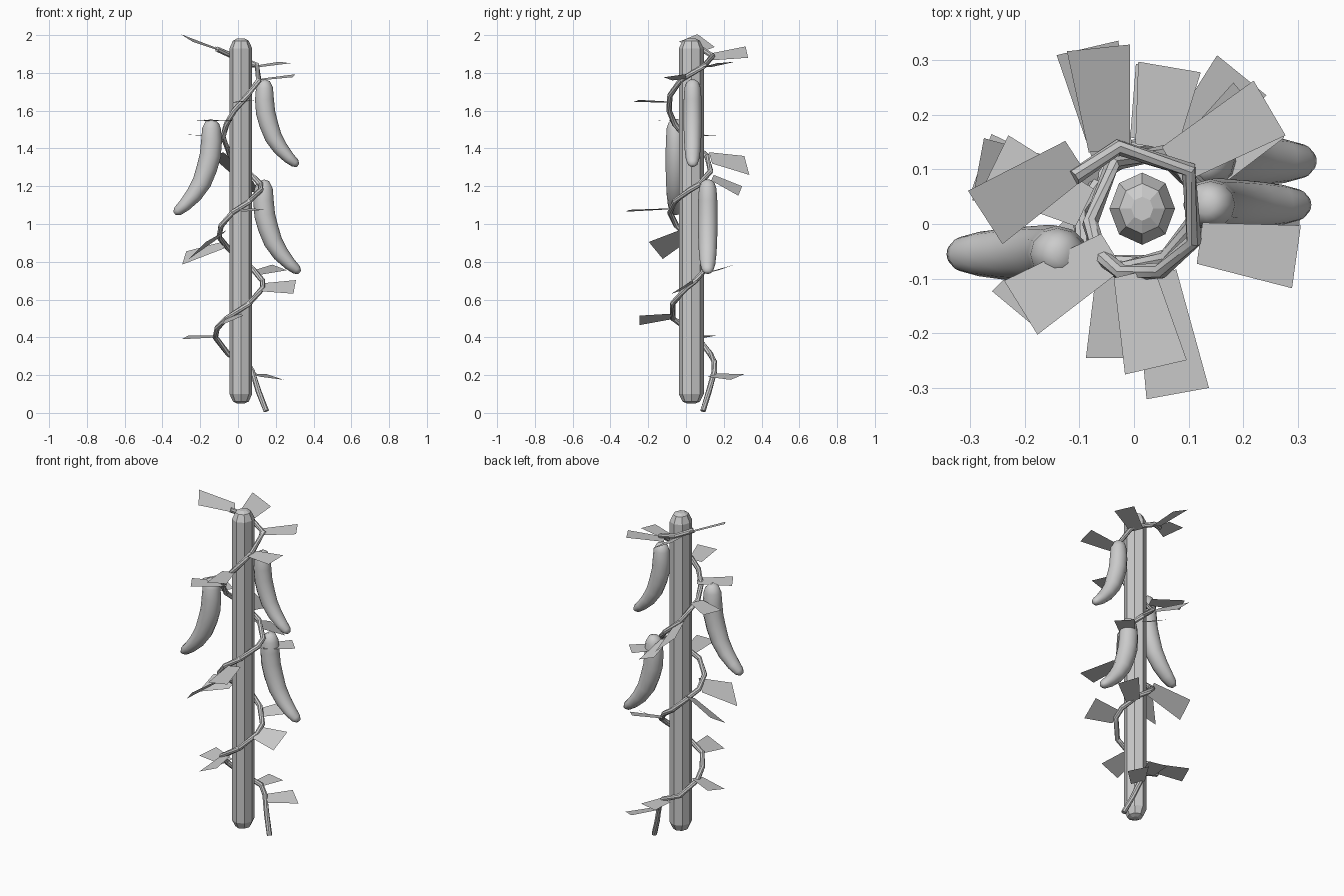
import bpy, bmesh, math
from mathutils import Vector

old = bpy.data.objects.get("Cube")
if old:
    bpy.data.objects.remove(old, do_unlink=True)

GREY = (0.6, 0.6, 0.6, 1)
mat = bpy.data.materials.new("plain_grey")
mat.use_nodes = True
mat.diffuse_color = GREY
mat.node_tree.nodes["Principled BSDF"].inputs["Base Color"].default_value = GREY


def finish(name, bm, smooth=None):
    """Turn a bmesh into a named object with the shared material."""
    mesh = bpy.data.meshes.new(name)
    bm.to_mesh(mesh)
    bm.free()
    mesh.materials.append(mat)
    obj = bpy.data.objects.new(name, mesh)
    bpy.context.collection.objects.link(obj)
    if smooth:
        bpy.ops.object.select_all(action="DESELECT")
        obj.select_set(True)
        bpy.context.view_layer.objects.active = obj
        bpy.ops.object.shade_smooth_by_angle(angle=math.radians(smooth))
    return obj


def loft(name, rings, smooth=None):
    """Skin a list of vertex rings and close both ends."""
    bm = bmesh.new()
    loops = [[bm.verts.new(p) for p in ring] for ring in rings]
    n = len(loops[0])
    for a, b in zip(loops, loops[1:]):
        for i in range(n):
            j = (i + 1) % n
            bm.faces.new((a[i], a[j], b[j], b[i]))
    bm.faces.new(loops[0][::-1])
    bm.faces.new(loops[-1])
    bmesh.ops.recalc_face_normals(bm, faces=bm.faces)
    return finish(name, bm, smooth)


def ring(center, u, v, ru, rv, sides):
    angles = [math.tau * i / sides for i in range(sides)]
    return [center + u * ru * math.cos(a) + v * rv * math.sin(a) for a in angles]


X, Y, Z = Vector((1, 0, 0)), Vector((0, 1, 0)), Vector((0, 0, 1))

# Octagonal pole with rounded ends
profile = [(.02, .05), (.042, .06), (.06, .1), (.06, 1.93), (.042, 1.97), (.02, 1.982)]
loft("pole", [ring(Vector((.015, .028, z)), X, Y, r, r * 1.1, 8) for r, z in profile])

# Vine winding around the pole
path = [
    (.15, .09, .01), (.11, .12, .11), (.075, .15, .22), (.05, .15, .27),
    (-.05, .13, .31), (-.12, .06, .4), (-.11, 0, .45), (-.06, -.07, .5),
    (.06, -.07, .58), (.13, 0, .66), (.13, .05, .7), (.07, .11, .77),
    (0, .13, .82), (-.05, .1, .87), (-.1, .02, .93), (-.09, -.05, .99),
    (-.03, -.085, 1.06), (.06, -.06, 1.12), (.12, .02, 1.18), (.12, .07, 1.21),
    (.05, .13, 1.28), (-.04, .11, 1.36), (-.08, 0, 1.46), (-.06, -.06, 1.53),
    (-.02, -.09, 1.6), (.05, -.085, 1.68), (.11, -.03, 1.76), (.1, .1, 1.84),
    (-.03, .14, 1.89), (-.11, .085, 1.925)]
points = [Vector(p) for p in path]
rings = []
for i, p in enumerate(points):
    along = (points[min(i + 1, len(points) - 1)] - points[max(i - 1, 0)]).normalized()
    out = Vector((p.x - .015, p.y - .028, 0))
    out = (out - along * out.dot(along)).normalized()
    rings.append(ring(p, out, along.cross(out), .015, .015, 8))
loft("vine", rings, 40)

# Hanging curved pods: offset x, drop, thickness and depth along the spine
spine = [(-.01, 0, .015, .018), (-.005, .012, .034, .034), (0, .04, .045, .043),
         (0, .1, .05, .047), (.006, .17, .051, .048), (.022, .23, .05, .048),
         (.047, .3, .046, .046), (.085, .36, .04, .043), (.13, .41, .031, .037),
         (.163, .438, .024, .028), (.178, .45, .01, .014)]


def pod(name, top, side, size):
    rings = []
    for i, (dx, drop, r, depth) in enumerate(spine):
        a, b = spine[max(i - 1, 0)], spine[min(i + 1, len(spine) - 1)]
        across = Vector((b[1] - a[1], 0, b[0] - a[0])).normalized()
        across.x *= side
        center = Vector(top) + Vector((side * dx, 0, -drop)) * size
        rings.append(ring(center, across, Y, r * size, depth * size, 12))
    loft(name, rings, 60)


pod("upper_left_pod", (.14, .035, 1.76), 1, 1)
pod("lower_left_pod", (.135, .115, 1.23), 1, 1.08)
pod("right_pod", (-.14, -.055, 1.55), -1, 1.1)

# Flat flaring leaves: base centre, tip centre, edge lift across the width
leaves = [
    ((-.105, .12, 1.925), (-.272, .012, 1.985), -.02),
    ((-.045, .135, 1.885), (-.065, .322, 1.91), .03),
    ((.07, .108, 1.83), (.248, .212, 1.855), .004),
    ((.12, -.035, 1.765), (.297, -.06, 1.785), .008),
    ((0, -.09, 1.645), (.04, -.262, 1.652), .005),
    ((-.04, -.05, 1.545), (-.207, -.153, 1.55), .002),
    ((-.09, .03, 1.465), (-.255, .11, 1.472), .002),
    ((-.04, .13, 1.35), (-.085, .322, 1.31), .05),
    ((.04, .14, 1.245), (.065, .287, 1.175), .025),
    ((.11, .08, 1.155), (.235, .2, 1.155), 0),
    ((.04, -.09, 1.08), (.08, -.31, 1.07), .005),
    ((-.09, -.01, .94), (-.215, -.16, .86), .045),
    ((-.07, .06, .89), (-.285, .1, .82), -.035),
    ((.09, .1, .74), (.22, .215, .77), .015),
    ((.13, 0, .665), (.3, -.02, .667), .036),
    ((-.03, -.08, .51), (-.03, -.245, .49), .025),
    ((-.11, .05, .405), (-.28, .11, .4), -.01),
    ((.03, .15, .27), (.06, .28, .27), 0),
    ((.09, .14, .2), (.197, .272, .19), .015)]
for i, (base, tip, lift) in enumerate(leaves):
    base, tip = Vector(base), Vector(tip)
    across = Z.cross(tip - base).normalized()
    near = across * .038 + Z * lift * .6
    far = across * .058 + Z * lift
    bm = bmesh.new()
    bm.faces.new([bm.verts.new(p) for p in (base - near, tip - far, tip + far, base + near)])
    finish(f"leaf_{i + 1}", bm)
